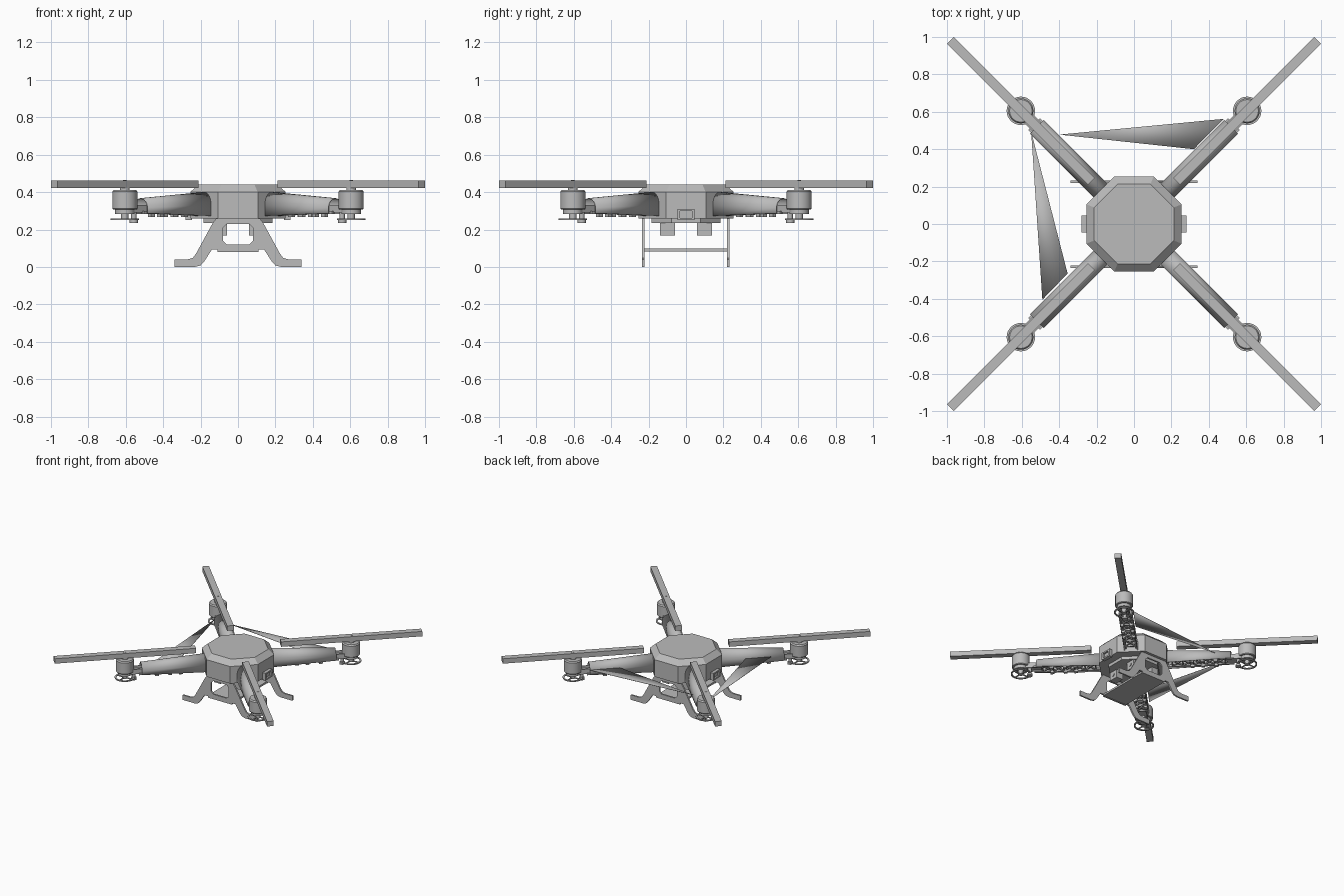
import bpy
import bmesh
from math import pi, cos, sin, radians, sqrt
from mathutils import Matrix, Vector

if "Cube" in bpy.data.objects:
    bpy.data.objects.remove(bpy.data.objects["Cube"], do_unlink=True)

GREY = (0.5, 0.5, 0.5, 1.0)
grey = bpy.data.materials.new("plain_grey")
grey.use_nodes = True
grey.diffuse_color = GREY
grey.node_tree.nodes["Principled BSDF"].inputs["Base Color"].default_value = GREY
made = []


def add(name, mesh, matrix=None):
    """Link an object that uses the mesh."""
    ob = bpy.data.objects.new(name, mesh)
    bpy.context.scene.collection.objects.link(ob)
    if matrix:
        ob.matrix_world = matrix
    made.append(ob)
    return ob


def finish(bm, name):
    """Turn a bmesh into a grey mesh."""
    bmesh.ops.recalc_face_normals(bm, faces=bm.faces)
    mesh = bpy.data.meshes.new(name)
    bm.to_mesh(mesh)
    bm.free()
    mesh.materials.append(grey)
    return mesh


def box(bm, lo, hi, turn=0.0):
    """Box between two corners, turned about its own vertical axis."""
    lo, hi = Vector(lo), Vector(hi)
    m = Matrix.Translation((lo + hi) / 2) @ Matrix.Rotation(turn, 4, "Z")
    bmesh.ops.create_cube(bm, size=1, matrix=m @ Matrix.Diagonal((*(hi - lo), 1)))


def loft(bm, rings, sides, centre=(0, 0), phase=0.0):
    """Stack of regular rings given as (radius, z), capped at both ends."""
    loops = []
    for r, z in rings:
        angles = [phase + 2 * pi * i / sides for i in range(sides)]
        loops.append([bm.verts.new((centre[0] + r * cos(a), centre[1] + r * sin(a), z))
                      for a in angles])
    for low, up in zip(loops, loops[1:]):
        for i in range(sides):
            j = (i + 1) % sides
            bm.faces.new((low[i], low[j], up[j], up[i]))
    bm.faces.new(loops[0])
    bm.faces.new(loops[-1])


# Octagonal body with a chamfered lid and a smaller plate beneath
K = 1 / cos(pi / 8)
bm = bmesh.new()
loft(bm, [(0.255 * K, 0.26), (0.255 * K, 0.40), (0.213 * K, 0.44)], 8, phase=pi / 8)
add("body", finish(bm, "body"))
bm = bmesh.new()
loft(bm, [(0.185 * K, 0.235), (0.185 * K, 0.262)], 8, phase=pi / 8)
add("belly_plate", finish(bm, "belly_plate"))

# Side sockets, as small frames with a recessed panel
for side, s in (("left", 1), ("right", -1)):
    bm = bmesh.new()
    for y in (-0.045, 0.031):
        box(bm, (s * 0.265 - 0.015, y, 0.25), (s * 0.265 + 0.015, y + 0.014, 0.31))
    for z in (0.25, 0.298):
        box(bm, (s * 0.265 - 0.015, -0.045, z), (s * 0.265 + 0.015, 0.045, z + 0.012))
    box(bm, (s * 0.256 - 0.01, -0.04, 0.252), (s * 0.256 + 0.01, 0.04, 0.3))
    add(side + "_socket", finish(bm, "socket"))

    # Hanging sensor pods with round lenses
    for end, y in (("front", -0.1), ("back", 0.1)):
        bm = bmesh.new()
        box(bm, (s * 0.09 - 0.03, y - 0.04, 0.168), (s * 0.09 + 0.03, y + 0.04, 0.24))
        m = Matrix.Translation((s * 0.122, y, 0.205)) @ Matrix.Rotation(pi / 2, 4, "Y")
        bmesh.ops.create_cone(bm, cap_ends=True, segments=16, radius1=0.014,
                              radius2=0.014, depth=0.008, matrix=m)
        add(f"{end}_{side}_sensor_pod", finish(bm, "sensor_pod"))

# Landing legs: half profile extruded, then mirrored
LEG = [(0, 0.262), (0.115, 0.262), (0.135, 0.235), (0.225, 0.07), (0.242, 0.048),
       (0.27, 0.04), (0.34, 0.04), (0.34, 0), (0.23, 0), (0.2, 0.008), (0.18, 0.03),
       (0.14, 0.092), (0.11, 0.092), (0.11, 0.08), (0, 0.08), (0, 0.12), (0.06, 0.12),
       (0.08, 0.14), (0.08, 0.21), (0.06, 0.23), (0, 0.23)]
for end, y in (("front", -0.235), ("back", 0.22)):
    bm = bmesh.new()
    face = bm.faces.new([bm.verts.new((x, y, z)) for x, z in LEG])
    out = bmesh.ops.extrude_face_region(bm, geom=[face])["geom"]
    moved = [v for v in out if isinstance(v, bmesh.types.BMVert)]
    bmesh.ops.translate(bm, verts=moved, vec=(0, 0.013, 0))
    seam = [f for f in bm.faces if all(abs(v.co.x) < 1e-5 for v in f.verts)]
    bmesh.ops.delete(bm, geom=seam, context="FACES")
    leg = add(end + "_leg", finish(bm, "leg"))
    leg.modifiers.new("mirror", "MIRROR")

# Tray between the legs
bm = bmesh.new()
box(bm, (-0.11, -0.235, 0.083), (0.11, 0.233, 0.098))
add("lower_tray", finish(bm, "lower_tray"))

# Rotor arm parts, built along +x and later turned onto the diagonals
R = 0.605 * sqrt(2)
ROOT, TIP = 0.24, 0.735
parts = {}

# Arched, tapering arm shell, open below and at its tip
bm = bmesh.new()
rows = []
for r, base, spring, crown in ((ROOT, 0.272, 0.33, 0.402), (TIP, 0.287, 0.318, 0.368)):
    pts = [(-0.052, base)]
    pts += [(-0.052 * cos(pi * i / 12), spring + (crown - spring) * sin(pi * i / 12))
            for i in range(13)]
    pts.append((0.052, base))
    rows.append([bm.verts.new((r, y, z)) for y, z in pts])
for i in range(len(rows[0]) - 1):
    bm.faces.new((rows[0][i], rows[0][i + 1], rows[1][i + 1], rows[1][i]))
parts["arm_shell"] = finish(bm, "arm_shell")

# Truss inside the arm, with crossed braces and small feet
bm = bmesh.new()
for y in (-0.045, 0.033):
    box(bm, (ROOT, y, 0.284), (TIP + 0.02, y + 0.012, 0.298))
for i in range(6):
    x = 0.29 + 0.08 * i
    box(bm, (x - 0.005, -0.045, 0.284), (x + 0.005, 0.045, 0.298))
    if i < 5:
        for turn in (pi / 4, -pi / 4):
            box(bm, (x - 0.015, -0.004, 0.286), (x + 0.095, 0.004, 0.296), turn)
for x in (0.44, 0.52, 0.62):
    for y in (-0.035, 0.035):
        box(bm, (x - 0.014, y - 0.012, 0.268), (x + 0.014, y + 0.012, 0.29))
parts["arm_truss"] = finish(bm, "arm_truss")

# Bracket from arm to motor
bm = bmesh.new()
box(bm, (0.7, -0.034, 0.298), (R, 0.034, 0.312))
for y in (-0.034, 0.026):
    box(bm, (0.7, y, 0.29), (R - 0.03, y + 0.008, 0.33))
parts["motor_bracket"] = finish(bm, "motor_bracket")

# Motor with its shaft and base
bm = bmesh.new()
loft(bm, [(0.064, 0.308), (0.067, 0.312), (0.067, 0.402), (0.06, 0.412)], 32, (R, 0))
loft(bm, [(0.026, 0.41), (0.026, 0.422)], 20, (R, 0))
loft(bm, [(0.009, 0.42), (0.009, 0.464)], 12, (R, 0))
loft(bm, [(0.052, 0.284), (0.052, 0.31)], 24, (R, 0))
loft(bm, [(0.02, 0.25), (0.02, 0.285)], 16, (R, 0))
parts["motor"] = finish(bm, "motor")

# Thin guard ring and spokes under the motor, with a small pod beside it
bm = bmesh.new()
edge = []
for r, z in ((0.076, 0.252), (0.076, 0.26), (0.064, 0.26), (0.064, 0.252)):
    edge.append([bm.verts.new((R + r * cos(i * pi / 16), r * sin(i * pi / 16), z))
                 for i in range(32)])
for k in range(4):
    a, b = edge[k], edge[(k + 1) % 4]
    for i in range(32):
        j = (i + 1) % 32
        bm.faces.new((a[i], a[j], b[j], b[i]))
for turn in (pi / 4, -pi / 4):
    box(bm, (R - 0.068, -0.004, 0.252), (R + 0.068, 0.004, 0.26), turn)
loft(bm, [(0.022, 0.235), (0.022, 0.25), (0.014, 0.252), (0.014, 0.3)], 16, (R - 0.068, 0))
parts["guard_ring"] = finish(bm, "guard_ring")

# Flat rotor blade lying along the arm
bm = bmesh.new()
box(bm, (2 * R - 1.389, -0.025, 0.422), (1.389, 0.025, 0.462))
parts["rotor_blade"] = finish(bm, "rotor_blade")

for corner, deg in (("back_left", 45), ("back_right", 135),
                    ("front_right", 225), ("front_left", 315)):
    for part, mesh in parts.items():
        ob = add(f"{corner}_{part}", mesh, Matrix.Rotation(radians(deg), 4, "Z"))
        if part == "arm_shell":
            ob.modifiers.new("wall", "SOLIDIFY").thickness = 0.005

# Thin webs stretched between the arms
WEBS = {"back_web": [(-0.40, 0.478), (0.32, 0.40), (0.48, 0.562)],
        "right_web": [(-0.55, 0.495), (-0.49, -0.405), (-0.355, -0.265)]}
for name, tri in WEBS.items():
    bm = bmesh.new()
    bm.faces.new([bm.verts.new((x, y, 0.332)) for x, y in tri])
    web = add(name, finish(bm, name))
    web.modifiers.new("sheet", "SOLIDIFY").thickness = 0.003

# Smooth the round parts, keep corners sharp
bpy.ops.object.select_all(action="DESELECT")
for ob in made:
    ob.select_set(True)
bpy.context.view_layer.objects.active = made[0]
bpy.ops.object.shade_smooth_by_angle(angle=radians(30))
